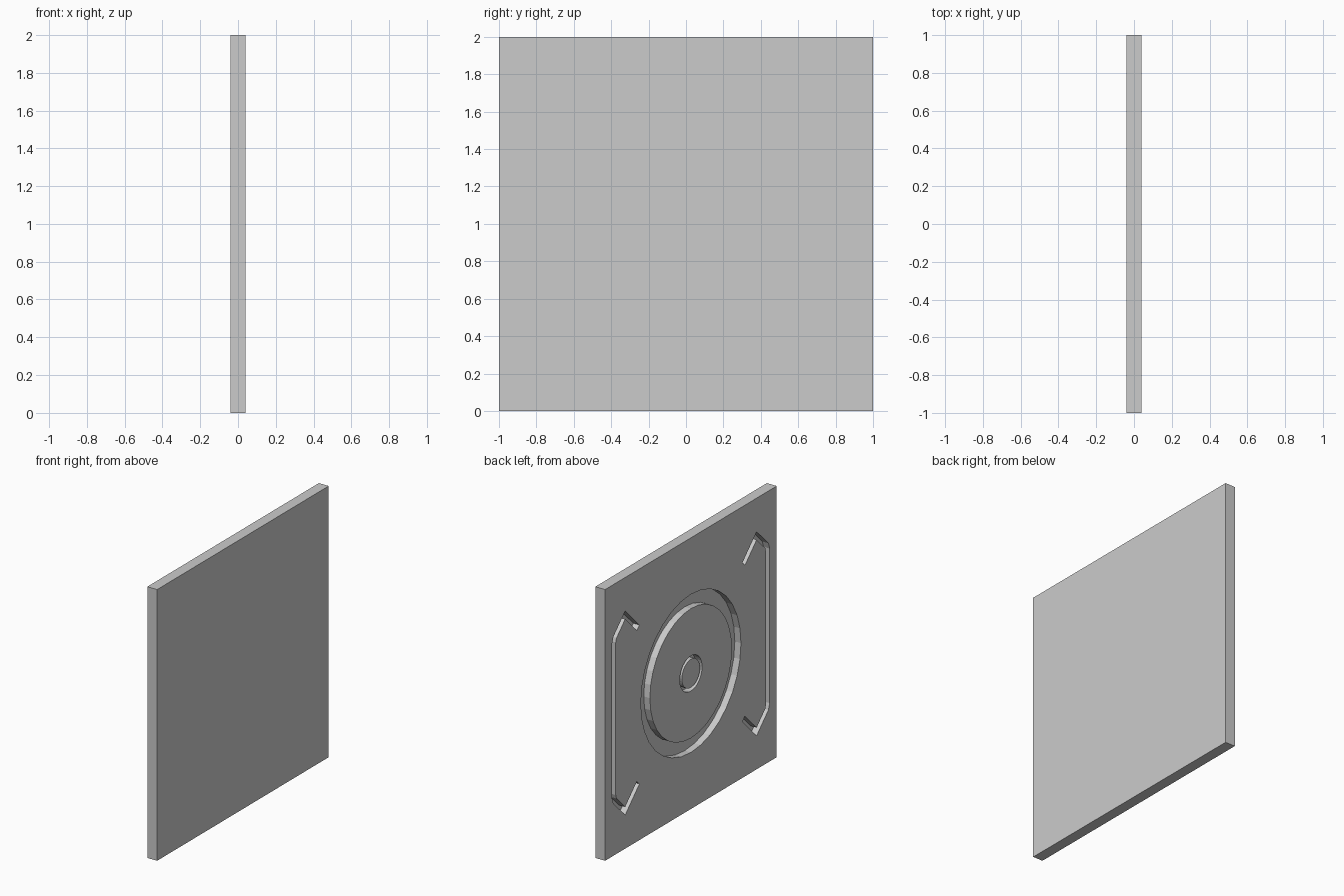
import bpy, bmesh
from math import cos, sin, tau
from mathutils import Vector

if "Cube" in bpy.data.objects:
    bpy.data.objects.remove(bpy.data.objects["Cube"])

HALF = 0.04      # half the panel thickness
DEPTH = 0.05     # groove depth


def make_object(name, bm):
    bmesh.ops.recalc_face_normals(bm, faces=bm.faces)
    mesh = bpy.data.meshes.new(name)
    bm.to_mesh(mesh)
    bm.free()
    obj = bpy.data.objects.new(name, mesh)
    bpy.context.collection.objects.link(obj)
    return obj


def strip_cutter(name, left, right, closed, depth):
    """Solid running between two matching (y, z) outlines, sunk into the -x face."""
    bm = bmesh.new()
    xs = (-HALF - 0.05, -HALF + depth)
    rings = []
    for a, b in zip(left, right):
        rings.append([bm.verts.new((x, p[0], p[1])) for p, x in
                      ((a, xs[0]), (b, xs[0]), (b, xs[1]), (a, xs[1]))])
    n = len(rings)
    for i in range(n if closed else n - 1):
        r, s = rings[i], rings[(i + 1) % n]
        for k in range(4):
            bm.faces.new((r[k], r[(k + 1) % 4], s[(k + 1) % 4], s[k]))
    if not closed:
        bm.faces.new(rings[0])
        bm.faces.new(rings[-1])
    return make_object(name, bm)


def circle(r, n=32):
    return [(r * cos(tau * i / n), 1 + r * sin(tau * i / n)) for i in range(n)]


def offset(path, d):
    """Shift an open path sideways with mitred corners."""
    pts = [Vector(p) for p in path]
    out = []
    for i, p in enumerate(pts):
        dirs = []
        if i > 0:
            dirs.append((p - pts[i - 1]).normalized())
        if i < len(pts) - 1:
            dirs.append((pts[i + 1] - p).normalized())
        normals = [Vector((-t.y, t.x)) for t in dirs]
        m = sum(normals, Vector((0, 0))).normalized()
        out.append(tuple(p + m * d / m.dot(normals[0])))
    return out


# Square panel
bm = bmesh.new()
bmesh.ops.create_cube(bm, size=1)
for v in bm.verts:
    v.co = (v.co.x * 2 * HALF, v.co.y * 2, v.co.z * 2 + 1)
panel = make_object("panel", bm)

# Round grooves: large ring and small centre ring
cutters = [
    strip_cutter("large_ring_cutter", circle(0.583), circle(0.478), True, DEPTH),
    strip_cutter("small_ring_cutter", circle(0.130), circle(0.105), True, DEPTH),
]

# Hooked side grooves, mirrored top to bottom and side to side
upper = [(0.60, 1.586), (0.766, 1.752), (0.903, 1.615), (0.918, 1.57)]
outline = upper + [(y, 2 - z) for y, z in reversed(upper)]
inner = offset(outline, -0.042)
for side, s in (("left", 1), ("right", -1)):
    cutters.append(strip_cutter(side + "_hook_cutter",
                                [(s * y, z) for y, z in outline],
                                [(s * y, z) for y, z in inner], False, DEPTH))

# Carve the grooves, then remove the cutters
bpy.context.view_layer.objects.active = panel
for cutter in cutters:
    mod = panel.modifiers.new(cutter.name, "BOOLEAN")
    mod.operation = "DIFFERENCE"
    mod.solver = "EXACT"
    mod.object = cutter
    bpy.ops.object.modifier_apply(modifier=mod.name)
    bpy.data.objects.remove(cutter)
